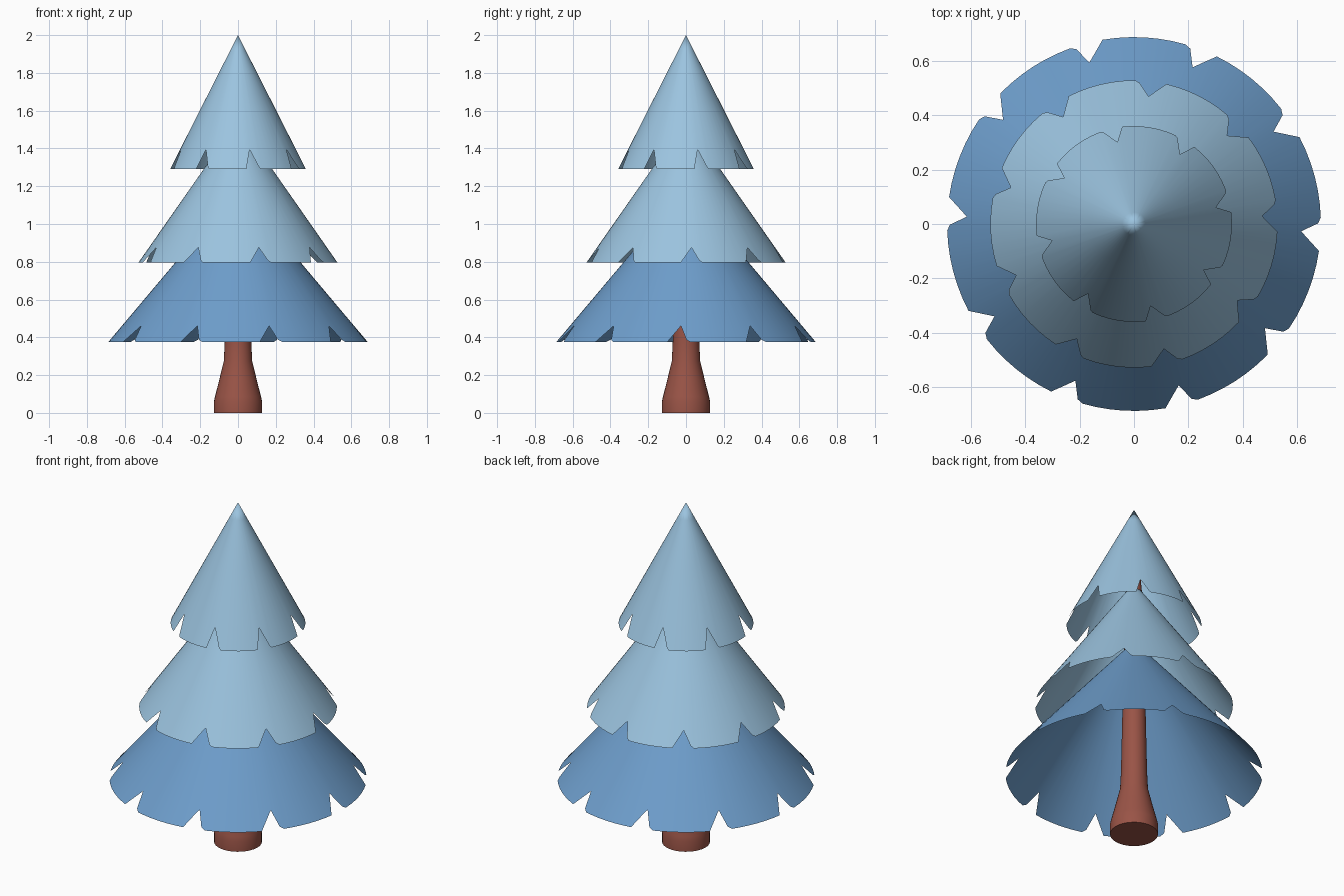
import bpy, math

if "Cube" in bpy.data.objects:
    bpy.data.objects.remove(bpy.data.objects["Cube"])


def material(name, rgb):
    m = bpy.data.materials.new(name)
    m.diffuse_color = (*rgb, 1)
    m.use_nodes = True
    m.node_tree.nodes["Principled BSDF"].inputs["Base Color"].default_value = m.diffuse_color
    return m


BLUE = material("deep_blue", (0.155, 0.34, 0.60))
PALE = material("pale_blue", (0.33, 0.55, 0.74))
BROWN = material("bark_brown", (0.32, 0.088, 0.062))


def make_object(name, verts, faces, mat):
    me = bpy.data.meshes.new(name)
    me.from_pydata(verts, [], faces)
    me.update()
    me.materials.append(mat)
    ob = bpy.data.objects.new(name, me)
    bpy.context.collection.objects.link(ob)
    bpy.ops.object.select_all(action='DESELECT')
    ob.select_set(True)
    bpy.context.view_layer.objects.active = ob
    bpy.ops.object.shade_smooth_by_angle(angle=math.radians(35))
    return ob


def branch_tier(name, radius, z_rim, z_apex, tip_radius, count, offset, before, after, mat):
    """Open cone whose rim is cut by slanted notches."""
    step = 360 / count
    rim = []
    for k in range(count):
        a = offset + k * step
        rim.append((a, tip_radius))
        start, end = a + after, a + step - before
        rim.append((start, radius * 0.985))        # clipped lobe corner
        n = 6
        for i in range(n + 1):
            t = start + 1.8 + (end - start - 1.8) * i / n
            rim.append((t, radius))
    verts, faces = [(0, 0, z_apex)], []
    n = len(rim)
    rings = (0.12, 0.45, 1.0)
    for f in rings:
        for a, r in rim:
            rr = r * f
            z = z_apex - (z_apex - z_rim) * rr / radius
            t = math.radians(a)
            verts.append((rr * math.cos(t), rr * math.sin(t), z))
    for i in range(n):
        j = (i + 1) % n
        faces.append((0, 1 + i, 1 + j))
        for k in range(len(rings) - 1):
            b, c = 1 + k * n, 1 + (k + 1) * n
            faces.append((b + i, c + i, c + j, b + j))
    return make_object(name, verts, faces, mat)


# Three notched tiers of branches
branch_tier("lower_branches", 0.687, 0.375, 1.19, 0.615, 10, 33.5, 5.8, 2.7, BLUE)
branch_tier("middle_branches", 0.528, 0.795, 1.55, 0.472, 9, 3.5, 6.5, 4.3, PALE)
branch_tier("top_branches", 0.36, 1.29, 2.0, 0.307, 8, 11.5, 4.5, 6.8, PALE)

# Trunk: flared foot, thin stem running up inside the tiers
profile = [(0.128, 0.0), (0.128, 0.06), (0.122, 0.085), (0.098, 0.18), (0.075, 0.275),
           (0.07, 0.38), (0.062, 0.77), (0.054, 1.13), (0.042, 1.5), (0.015, 1.8)]
SEG = 32
tv = [(r * math.cos(2 * math.pi * i / SEG), r * math.sin(2 * math.pi * i / SEG), z)
      for r, z in profile for i in range(SEG)]
tf = [(k * SEG + i, k * SEG + (i + 1) % SEG, (k + 1) * SEG + (i + 1) % SEG, (k + 1) * SEG + i)
      for k in range(len(profile) - 1) for i in range(SEG)]
tf.append(tuple(reversed(range(SEG))))
tf.append(tuple(range((len(profile) - 1) * SEG, len(profile) * SEG)))
make_object("trunk", tv, tf, BROWN)
